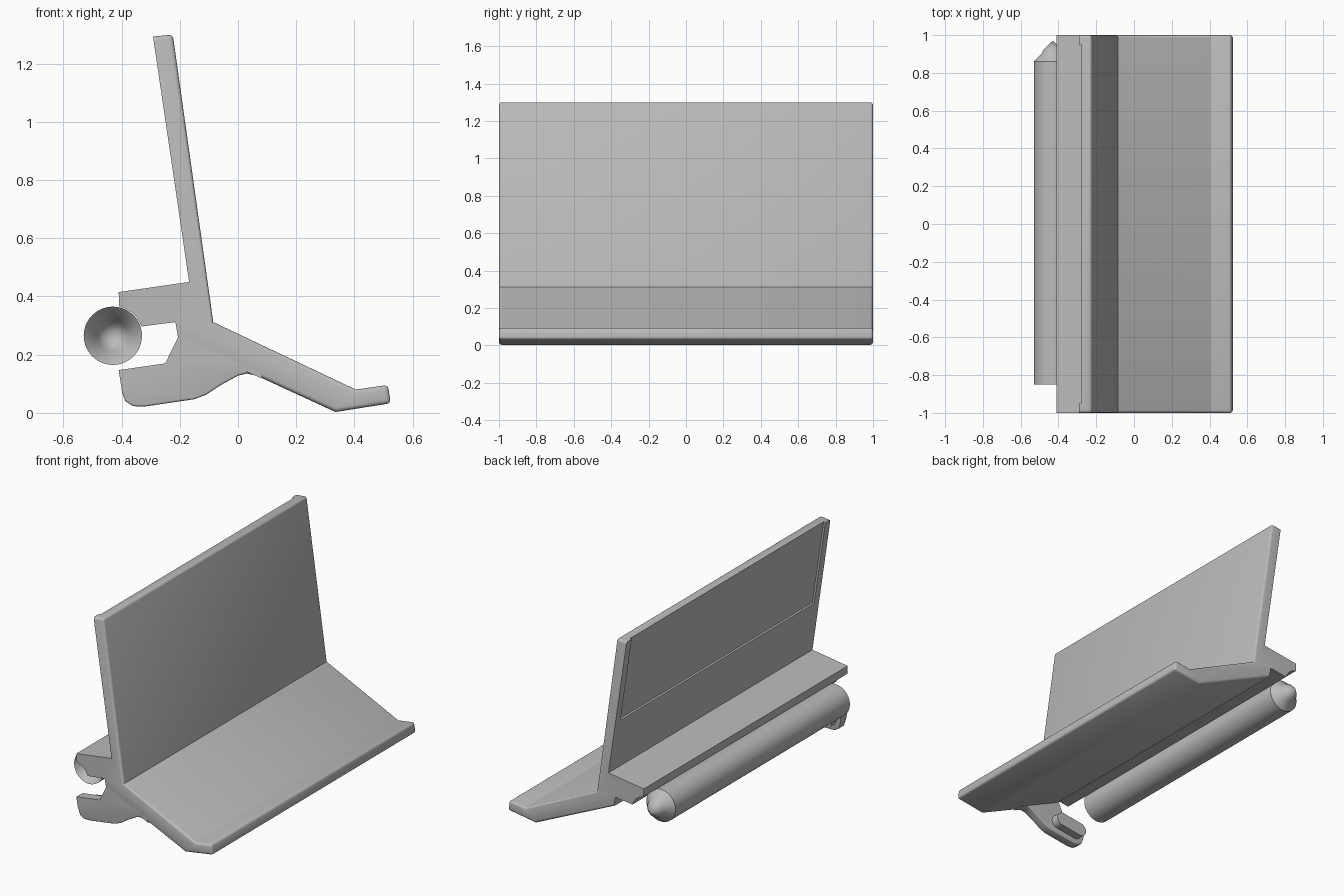
import bpy, bmesh, math

if "Cube" in bpy.data.objects:
    bpy.data.objects.remove(bpy.data.objects["Cube"], do_unlink=True)

grey = bpy.data.materials.new("plain_grey")
grey.use_nodes = True
grey.diffuse_color = (0.5, 0.5, 0.5, 1)
grey.node_tree.nodes["Principled BSDF"].inputs["Base Color"].default_value = (0.5, 0.5, 0.5, 1)


def finish(name, bm):
    bmesh.ops.recalc_face_normals(bm, faces=bm.faces[:])
    mesh = bpy.data.meshes.new(name)
    bm.to_mesh(mesh)
    bm.free()
    mesh.materials.append(grey)
    obj = bpy.data.objects.new(name, mesh)
    bpy.context.collection.objects.link(obj)
    return obj


def smooth(obj):
    bpy.ops.object.select_all(action='DESELECT')
    obj.select_set(True)
    bpy.context.view_layer.objects.active = obj
    bpy.ops.object.shade_smooth_by_angle(angle=math.radians(32))


def prism(name, points, y0, y1, rims=(), ridges=(), soft=0.014):
    """Extrude an x-z outline along y; round the listed end rims and long ridges."""
    bm = bmesh.new()
    ends = [[bm.verts.new((x, y, z)) for x, z in points] for y in (y0, y1)]
    n = len(points)
    for ring in ends:
        bm.faces.new(ring)
    for i in range(n):
        j = (i + 1) % n
        bm.faces.new((ends[0][i], ends[0][j], ends[1][j], ends[1][i]))
    edges = [bm.edges.get((ring[i], ring[(i + 1) % n])) for ring in ends for i in rims]
    edges += [bm.edges.get((ends[0][i], ends[1][i])) for i in ridges]
    bmesh.ops.recalc_face_normals(bm, faces=bm.faces[:])
    if edges:
        bmesh.ops.bevel(bm, geom=edges, offset=soft, segments=3, profile=0.5,
                        affect='EDGES', clamp_overlap=True)
    return finish(name, bm)


def lathe(name, profile, x, z, steps=64):
    """Turn a (radius, y) profile about an axis along y."""
    bm = bmesh.new()
    verts = [bm.verts.new((x + r, y, z)) for r, y in profile]
    edges = [bm.edges.new(pair) for pair in zip(verts, verts[1:])]
    bmesh.ops.spin(bm, geom=verts + edges, cent=(x, 0, z), axis=(0, 1, 0),
                   angle=math.tau, steps=steps, use_duplicate=False)
    bmesh.ops.remove_doubles(bm, verts=bm.verts[:], dist=0.0005)
    return finish(name, bm)


ROD_X, ROD_Z, ROD_R = -0.43, 0.265, 0.1

# Main section: leaning back panel, sloping tray with lip, rear ledge cradling the rod
cradle = [(ROD_X + 0.103 * math.cos(math.radians(a)), ROD_Z + 0.103 * math.sin(math.radians(a)))
          for a in range(18, 79, 10)]
outline = [(-0.292, 1.293), (-0.224, 1.3), (-0.085, 0.312), (0.405, 0.08),
           (0.515, 0.096), (0.525, 0.033), (0.335, 0.003), (-0.205, 0.252),
           (-0.215, 0.312)] + cradle + [(-0.41, 0.415), (-0.168, 0.45)]
body = prism("panel_and_tray", outline, -1, 1, rims=range(0, 7), ridges=(1, 4, 5))

# Shallow recess in the rear of the panel, open at the top
cutter = prism("recess_cutter", [(-0.203, 0.772), (-0.288, 1.35), (-0.35, 1.35), (-0.27, 0.763)],
               -0.95, 0.95)
cutter.hide_render = True
cut = body.modifiers.new("recess", 'BOOLEAN')
cut.operation = 'DIFFERENCE'
cut.solver = 'EXACT'
cut.object = cutter
bpy.ops.object.select_all(action='DESELECT')
body.select_set(True)
bpy.context.view_layer.objects.active = body
bpy.ops.object.modifier_apply(modifier="recess")
bpy.data.objects.remove(cutter, do_unlink=True)
smooth(body)

# End bracket below the rod, rooted in the tray
bracket_outline = [(0.085, 0.117), (0.055, 0.13), (0.03, 0.135), (0, 0.128), (-0.06, 0.095),
                   (-0.11, 0.062), (-0.15, 0.047), (-0.32, 0.022), (-0.36, 0.023),
                   (-0.387, 0.04), (-0.398, 0.07), (-0.41, 0.147), (-0.25, 0.17),
                   (-0.206, 0.26), (-0.18, 0.29), (-0.1, 0.26), (0.06, 0.18)]
bracket = prism("end_bracket", bracket_outline, -1, -0.94, rims=range(1, 10), soft=0.01)
smooth(bracket)

# Rounded pad on the inner side of the bracket
pad_outline = []
for cx, cz, start in ((-0.2, 0.115, -90), (-0.335, 0.095, 90)):
    for k in range(13):
        a = math.radians(start + 15 * k)
        pad_outline.append((cx + 0.042 * math.cos(a), cz + 0.042 * math.sin(a)))
pad = prism("bracket_pad", pad_outline, -0.95, -0.89)
smooth(pad)

# Rod: stepped point at one end, matching socket at the other
tip = [(ROD_R, 0.86), (0.056, 0.905), (0.052, 0.92), (0, 0.97)]
socket = [(r, y - 1.71) for r, y in reversed(tip)]
rod = lathe("rear_rod", socket + tip, ROD_X, ROD_Z)
smooth(rod)
